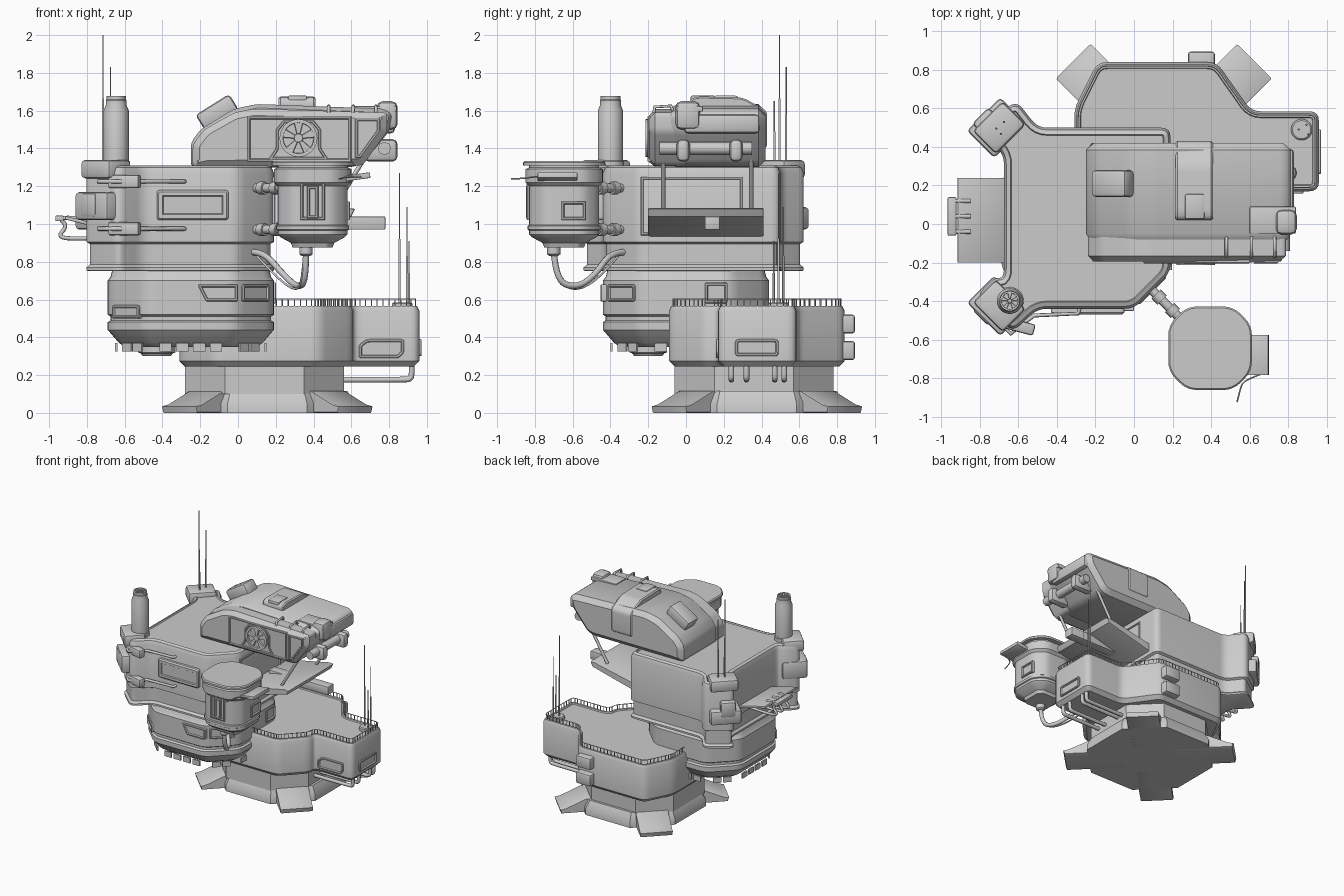
import bpy, bmesh, math
from mathutils import Vector, Matrix

if "Cube" in bpy.data.objects:
    bpy.data.objects.remove(bpy.data.objects["Cube"])

# ---------- helpers ----------
def finish(name, bm, M=None, angle=35):
    if M is not None:
        bm.transform(M)
    bmesh.ops.recalc_face_normals(bm, faces=bm.faces)
    me = bpy.data.meshes.new(name)
    bm.to_mesh(me); bm.free()
    ob = bpy.data.objects.new(name, me)
    bpy.context.collection.objects.link(ob)
    bpy.ops.object.select_all(action='DESELECT')
    ob.select_set(True)
    bpy.context.view_layer.objects.active = ob
    bpy.ops.object.shade_smooth_by_angle(angle=math.radians(angle))
    return ob

def ccw(p):
    p = [Vector(q) for q in p]
    a = sum(p[i - 1].x * p[i].y - p[i].x * p[i - 1].y for i in range(len(p)))
    return p if a > 0 else p[::-1]

def fillet(pts, r, n=4):
    p, out = ccw(pts), []
    for i, v in enumerate(p):
        a, b = p[i - 1] - v, p[(i + 1) % len(p)] - v
        s = v + a.normalized() * min(r, a.length * .45)
        e = v + b.normalized() * min(r, b.length * .45)
        for k in range(n + 1):
            t = k / n
            out.append(s * (1 - t) ** 2 + v * 2 * t * (1 - t) + e * t * t)
    return out

def inset(p, d):
    out = []
    for i, v in enumerate(p):
        a, b = (v - p[i - 1]).normalized(), (p[(i + 1) % len(p)] - v).normalized()
        n1, n2 = Vector((-a.y, a.x)), Vector((-b.y, b.x))
        out.append(v + (n1 + n2) * (d / max(1 + n1.dot(n2), .3)))
    return out

def loft(name, pts, levels, M=None):
    """Stack of (height, inset) copies of an outline, capped at both ends."""
    p, bm = ccw(pts), bmesh.new()
    rings = [[bm.verts.new((q.x, q.y, z)) for q in inset(p, d)] for z, d in levels]
    for r, s in zip(rings, rings[1:]):
        for i in range(len(p)):
            bm.faces.new((r[i - 1], r[i], s[i], s[i - 1]))
    bm.faces.new(rings[0]); bm.faces.new(rings[-1])
    return finish(name, bm, M)

def octagon(cx, cy, h, c):
    q = [(h, h - c), (h - c, h), (c - h, h), (-h, h - c), (-h, c - h), (c - h, -h), (h - c, -h), (h, c - h)]
    return [(cx + x, cy + y) for x, y in q]

def rect(x0, x1, y0, y1):
    return [(x0, y0), (x1, y0), (x1, y1), (x0, y1)]

def circle(r, n=28):
    return [(r * math.cos(2 * math.pi * i / n), r * math.sin(2 * math.pi * i / n)) for i in range(n)]

def box(name, c, s, bev=.01, rot=(0, 0, 0)):
    bm = bmesh.new()
    bmesh.ops.create_cube(bm, size=1)
    bmesh.ops.scale(bm, vec=s, verts=bm.verts)
    if bev:
        bmesh.ops.bevel(bm, geom=bm.edges[:], offset=bev, segments=2, affect='EDGES', profile=.5)
    R = Matrix.Rotation(math.radians(rot[2]), 4, 'Z') @ Matrix.Rotation(math.radians(rot[1]), 4, 'Y')
    return finish(name, bm, Matrix.Translation(c) @ R)

def tube(name, pts, r, smooth=False):
    cu = bpy.data.curves.new(name, 'CURVE')
    cu.dimensions, cu.bevel_depth, cu.bevel_resolution, cu.use_fill_caps = '3D', r, 2, True
    sp = cu.splines.new('NURBS' if smooth else 'POLY')
    sp.points.add(len(pts) - 1)
    for a, b in zip(sp.points, pts):
        a.co = (*b, 1)
    if smooth:
        sp.use_endpoint_u, sp.order_u, sp.resolution_u = True, 3, 6
    ob = bpy.data.objects.new(name, cu)
    bpy.context.collection.objects.link(ob)
    bpy.ops.object.select_all(action='DESELECT')
    ob.select_set(True); bpy.context.view_layer.objects.active = ob
    bpy.ops.object.convert(target='MESH')

def posts(name, pts, step, size, z):
    bm, p = bmesh.new(), ccw(pts)
    for i in range(len(p)):
        a, b = p[i - 1], p[i]
        n = max(1, round((b - a).length / step))
        ang = math.atan2(b.y - a.y, b.x - a.x)
        if (b - a).length < step * .5: continue
        for k in range(n):
            q = a.lerp(b, (k + .5) / n)
            bmesh.ops.create_cube(bm, size=1, matrix=Matrix.Translation((q.x, q.y, z)) @ Matrix.Rotation(ang, 4, 'Z') @ Matrix.Diagonal((*size, 1)))
    finish(name, bm)

FRONT = lambda y: Matrix(((1, 0, 0, 0), (0, 0, -1, y), (0, 1, 0, 0), (0, 0, 0, 1)))
RIGHT = lambda x: Matrix(((0, 0, 1, x), (1, 0, 0, 0), (0, 1, 0, 0), (0, 0, 0, 1)))
FRAME = [(-.02, 0), (.008, 0), (.012, .004), (.012, .012), (.001, .016)]

def fan(name, r, M):
    loft(name + "_ring", circle(r), [(-.01, 0), (.018, 0), (.018, r * .18), (.002, r * .2)], M)
    loft(name + "_hub", circle(r * .25, 16), [(0, 0), (.018, .003)], M)
    for k in range(5):
        loft(name + "_blade", [(r * .2, -r * .1), (r * .85, -r * .25), (r * .85, r * .25), (r * .2, r * .1)],
             [(0, 0), (.014, .003)], M @ Matrix.Rotation(k * 2 * math.pi / 5 + .31, 4, 'Z'))

# ---------- base with four splayed feet ----------
bc = Vector((.155, .375, 0))
loft("base_plinth", octagon(bc.x, bc.y, .46, .25), [(0, 0), (.05, 0), (.115, .035)])
for k in range(4):
    M = Matrix.Translation(bc) @ Matrix.Rotation(math.radians(45 + 90 * k), 4, 'Z') @ FRONT(.127)
    loft("foot", [(.2, 0), (.655, 0), (.665, .035), (.62, .045), (.46, .116), (.2, .116)],
         [(0, .004), (.008, 0), (.246, 0), (.254, .004)], M)
loft("base_column", octagon(.14, .36, .42, .21), [(.1, 0), (.3, 0)])

# ---------- lower platform with side arm ----------
plat = fillet([(-.31, .1), (-.12, -.09), (.43, -.09), (.61, .1), (.61, .17), (.96, .17), (.96, .585),
               (.61, .585), (.43, .84), (-.19, .84), (-.31, .6)], .05)
loft("platform", plat, [(.245, .03), (.275, 0), (.54, 0), (.565, .012), (.565, .03), (.556, .034)])
rail = inset(plat, .02)
posts("platform_rail_posts", rail, .033, (.005, .005, .045), .582)
tube("platform_handrail", [(q.x, q.y, .603) for q in rail + rail[:1]], .003)
loft("arm_front_panel", fillet([(.64, .29), (.85, .29), (.88, .32), (.88, .39), (.68, .39), (.64, .36)], .015), FRAME, FRONT(.17))
loft("arm_side_panel", fillet(rect(.26, .49, .3, .39), .02), FRAME, RIGHT(.96))
for y in (.24, .32, .47, .52):
    tube("under_arm_pipe", [(.5, y, .175), (.88, y, .175), (.915, y, .18), (.92, y, .21), (.92, y, .27)], .015, True)
for z in (.33, .47):
    box("rear_vent_block", (.35, .83, z), (.14, .13, .1), .015)
loft("antenna_mount", circle(.055), [(.55, 0), (.578, 0), (.585, .008)], Matrix.Translation((.87, .49, 0)))
def antenna(x, y, z0, z1):
    tube("antenna_mast", [(x, y, z0), (x, y, z1)], .0035)
    tube("antenna_sleeve", [(x, y, z0), (x, y, z0 + (z1 - z0) * .5)], .006)
for a in ((.855, .49, .57, 1.27), (.895, .515, .57, 1.09), (.905, .465, .57, .91),
          (-.715, .495, 1.33, 2.0), (-.675, .53, 1.33, 1.83), (-.69, .468, 1.33, 1.65)):
    antenna(*a)

# ---------- tower: octagonal drum and overhanging block ----------
drum = fillet(octagon(-.25, 0, .44, .2), .06)
loft("tower_drum", drum, [(.35, .09), (.37, .06), (.44, .0), (.48, 0), (.49, .015), (.51, .015), (.52, 0),
                          (.7, 0), (.72, .015), (.78, .03)])
posts("drum_underside_lights", inset(drum, .045), .1, (.065, .012, .045), .347)
loft("drum_underside_boss", circle(.1), [(.3, .025), (.315, .015), (.32, 0), (.38, 0)], Matrix.Translation((-.43, -.2, 0)))
loft("drum_front_panel", fillet([(-.21, .67), (-.17, .59), (.0, .59), (.0, .68), (-.21, .68)], .01), FRAME, FRONT(-.44))
loft("drum_right_panel", fillet(rect(.1, .22, .58, .69), .01), FRAME, RIGHT(.19))
for s, n in ((1, "right"), (-1, "left")):
    M = Matrix.Translation((-.25 + s * .34, -.34, 0)) @ Matrix.Rotation(s * math.pi / 4, 4, 'Z') @ FRONT(0)
    loft("drum_corner_panel_" + n, fillet(rect(-.1, .1, .59, .68) if s > 0 else rect(-.1, .1, .5, .57), .015), FRAME, M)
body = fillet([(.19, .5), (-.5, .5), (-.61, .64), (-.81, .5), (-.675, .36), (-.675, -.28), (-.73, -.28),
               (-.82, -.38), (-.63, -.56), (-.5, -.44), (.0, -.44), (.19, -.25)], .05)
loft("tower_block", body, [(.75, .01), (.755, 0), (.77, 0), (.785, .018), (.895, .018), (.905, 0),
                           (1.27, 0), (1.3, .012), (1.31, .035), (1.3, .04)])
loft("block_right_panel", rect(-.24, .3, .94, 1.25), FRAME, RIGHT(.186))

# corner ears: caps, wrap bands
for y, a, n in ((.5, -45, "rear"), (-.425, 45, "front")):
    box(n + "_ear_cap", (-.7, y, 1.29), (.17, .22, .1), .022, (0, 0, a))
    box(n + "_ear_band", (-.71, y, 1.095 if y < 0 else 1.03), (.2, .245, .15 if y < 0 else .12), .02, (0, 0, a))
    box(n + "_ear_tip", (-.77, y + math.copysign(.035, y), 1.1), (.08, .12, .13), .02, (0, 0, a))
loft("front_band", fillet(rect(-.43, -.05, 1.02, 1.18), .02), [(-.03, 0), (.02, 0), (.03, .01), (.03, .03), (.022, .035)], FRONT(-.44))
for z in (1.225, .975):
    box("rod_bracket", (-.6, -.53, z), (.17, .06, .07), .012, (0, 0, -15))
    tube("grab_rod", [(-.74, -.47, z), (-.64, -.57, z), (-.52, -.475, z), (-.29, -.465, z), (-.28, -.43, z)], .011)

# chimney with fan cap
T = Matrix.Translation((-.645, -.4, 0))
loft("chimney", circle(.067), [(1.28, -.005), (1.33, -.005), (1.335, 0), (1.6, 0), (1.63, .012), (1.655, .012), (1.665, .02)], T)
fan("chimney_fan", .052, T @ Matrix.Translation((0, 0, 1.66)))

# left balcony with looped pipes
box("left_balcony", (-.78, .02, 1.0), (.28, .44, .018), .004, (0, 14, 0))
for y in (-.04, .04, .12):
    tube("balcony_pipe", [(-.66, y, .93), (-.85, y, .92), (-.96, y, .93), (-.9, y, .99), (-.96, y, 1.04), (-.85, y, 1.03)], .011, True)
box("balcony_end_bar", (-.945, .04, 1.03), (.045, .2, .03), .006)

# right landing shelf and struts
loft("right_shelf", [(.17, .93), (.6, 1.04), (.62, 1.08), (.58, 1.085), (.17, 1.0)], [(-.41, .004), (-.4, 0), (.19, 0), (.2, .004)], FRONT(0))
box("shelf_beam", (.5, .14, 1.005), (.56, .08, .07), .006)
for y in (-.12, .345):
    tube("shelf_strut", [(.5, y, 1.07), (.7, y, 1.4)], .012)

# ---------- top turret ----------
core = fillet([(-.25, 1.3), (-.25, 1.43), (-.2, 1.5), (-.02, 1.61), (.1, 1.635), (.78, 1.61), (.82, 1.58),
               (.8, 1.49), (.66, 1.32), (.6, 1.3)], .03)
loft("turret_core", core, [(-.42, .04), (-.385, 0), (.05, 0), (.08, .02)], FRONT(0))
side = fillet([(-.24, 1.3), (-.24, 1.42), (-.18, 1.5), (-.02, 1.59), (.08, 1.61), (.79, 1.59), (.79, 1.49), (.66, 1.31)], .025)
loft("turret_side_slab", side, [(.0, 0), (.165, 0), (.195, .035)], FRONT(0))
loft("turret_fan_panel", [(.05, 1.33), (.6, 1.33), (.6, 1.48), (.6, 1.57), (.05, 1.57)], FRAME, FRONT(-.193))
loft("turret_vent_frame", fillet([(.16, 1.34), (.48, 1.34), (.44, 1.4), (.44, 1.5), (.4, 1.55), (.24, 1.55), (.2, 1.5), (.2, 1.4)], .01), FRAME, FRONT(-.192))
fan("turret_fan", .1, FRONT(-.196) @ Matrix.Translation((.32, 1.455, 0)))
loft("turret_nose_panel", [(.62, 1.35), (.65, 1.35), (.75, 1.49), (.75, 1.56), (.62, 1.56)], FRAME, FRONT(-.192))
# saddle strap over the roof, roof boxes, rails
loft("roof_strap", fillet([(.02, 1.6), (.02, 1.66), (.06, 1.675), (.3, 1.67), (.43, 1.6), (.43, 1.4), (.38, 1.4), (.38, 1.6)], .03),
     [(.215, .008), (.225, 0), (.4, 0), (.41, .008)], RIGHT(0))
box("strap_hatch", (.315, .09, 1.665), (.1, .13, .03), .008)
box("slope_box", (-.11, .21, 1.59), (.21, .14, .1), .02, (0, -32, 0))
for x in (.48, .61, .73):
    tube("roof_rib", [(x, -.17, 1.59), (x, -.165, 1.62), (x, -.08, 1.625), (x, -.07, 1.6)], .009)
box("roof_plate", (.72, .02, 1.61), (.24, .14, .03), .006)
# nose hardware
tube("nose_bar", [(.775, -.14, 1.4), (.775, .35, 1.4)], .035)
for y in (-.015, .265):
    box("nose_clamp", (.755, y, 1.39), (.18, .07, .12), .028)
box("nose_strap", (.79, .01, 1.575), (.11, .13, .15), .03)
box("nose_face", (.79, .19, 1.53), (.08, .4, .1), .02)

# ---------- hanging pod ----------
P = Matrix.Translation((.395, -.645, 0))
pod = fillet(octagon(0, 0, .205, .09), .05)
loft("pod_body", pod, [(.875, .1), (.9, .09), (.93, .035), (.945, .02), (.96, .02), (1.2, .02), (1.22, 0), (1.29, 0), (1.3, .02), (1.31, .02)], P)
loft("pod_roof", pod, [(1.31, -.012), (1.325, -.012), (1.333, -.004)], P)
loft("pod_band", pod, [(.965, .02), (.97, .012), (.99, .012), (.995, .02)], P)
loft("pod_nozzle", circle(.035, 16), [(.83, .012), (.84, 0), (.9, 0)], P @ Matrix.Translation((-.035, -.055, 0)))
loft("pod_front_window", rect(.33, .46, 1.02, 1.22), FRAME, FRONT(-.832))
loft("pod_window_inner", rect(.365, .425, 1.03, 1.2), FRAME, FRONT(-.836))
loft("pod_right_window", rect(-.66, -.53, 1.02, 1.12), FRAME, RIGHT(.58))
box("pod_side_visor", (.635, -.68, 1.25), (.13, .21, .03), .004, (0, -8, 0))
tube("pod_wire", [(.66, -.78, 1.25), (.57, -.81, 1.25), (.55, -.86, 1.24), (.535, -.925, 1.24)], .004, True)
for z in (1.19, .97):
    tube("pod_arm", [(.05, -.3, z), (.3, -.55, z)], .024)
    for x in (.13, .2):
        tube("pod_arm_collar", [(x - .015, -.235 - x, z), (x + .015, -.265 - x, z)], .034)
tube("pod_cable", [(.08, -.33, .85), (.14, -.4, .85), (.24, -.48, .73), (.32, -.58, .66), (.36, -.69, .7), (.36, -.7, .86)], .017, True)
tube("pod_thin_cable", [(.1, -.36, .83), (.2, -.45, .72), (.31, -.58, .64), (.34, -.69, .7), (.35, -.7, .84)], .006, True)
